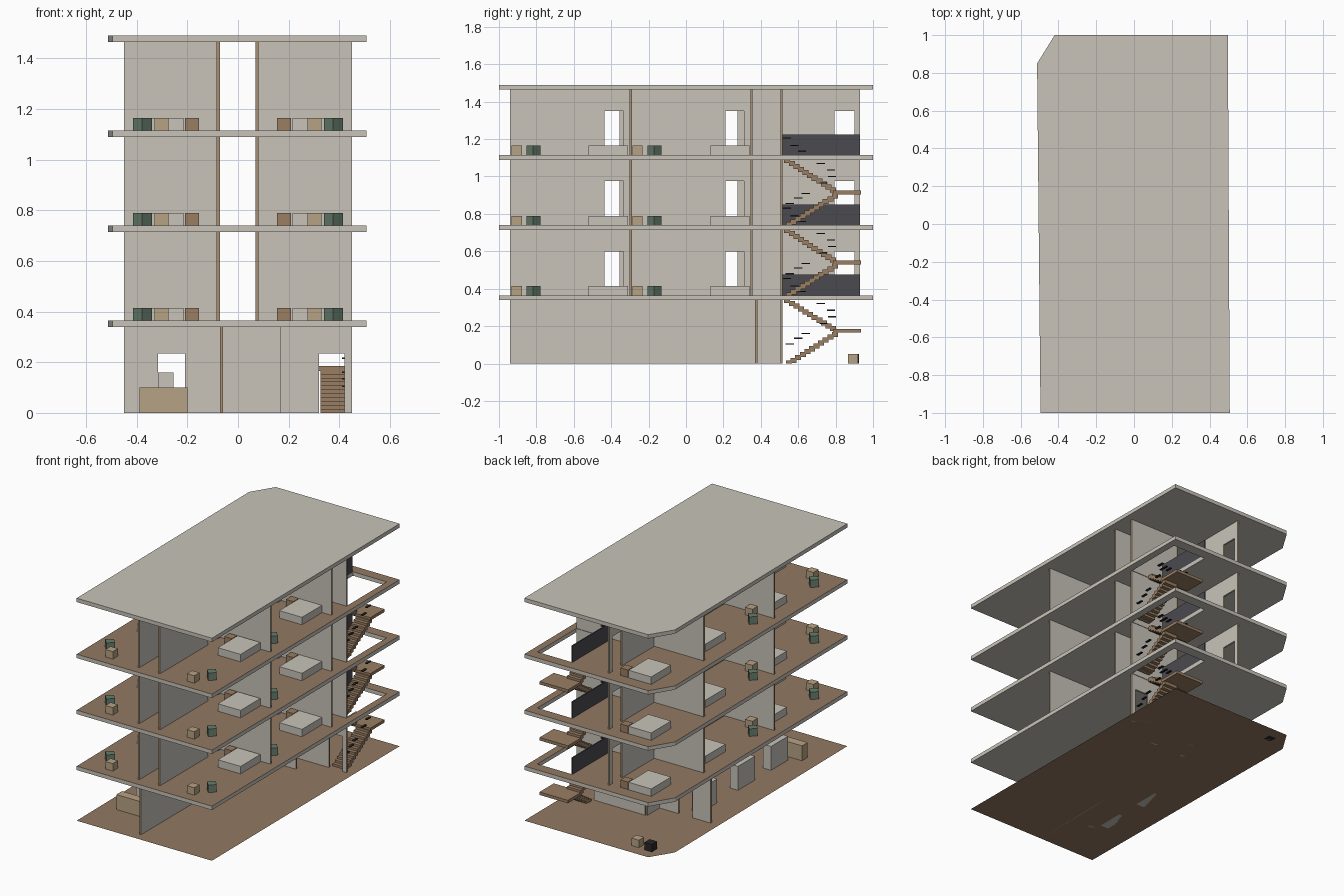
import bpy, bmesh, math
from mathutils import Matrix, Vector

cube = bpy.data.objects.get("Cube")
if cube:
    bpy.data.objects.remove(cube, do_unlink=True)


def material(name, r, g, b):
    m = bpy.data.materials.new(name)
    m.use_nodes = True
    m.diffuse_color = (r, g, b, 1)
    m.node_tree.nodes["Principled BSDF"].inputs["Base Color"].default_value = (r, g, b, 1)
    return m


PLASTER = material("pale plaster", 0.58, 0.55, 0.49)
FLOOR = material("brown floor", 0.29, 0.19, 0.12)
EDGE = material("tan wall edge", 0.39, 0.28, 0.17)
WOOD = material("stair wood", 0.32, 0.21, 0.125)
TAN = material("tan fabric", 0.47, 0.36, 0.23)
GREEN = material("dull green", 0.13, 0.20, 0.15)
DARK = material("dark panel", 0.07, 0.067, 0.08)
BLACK = material("black metal", 0.02, 0.02, 0.022)


def finish(name, bm, *mats):
    bmesh.ops.recalc_face_normals(bm, faces=bm.faces)
    mesh = bpy.data.meshes.new(name)
    bm.to_mesh(mesh)
    bm.free()
    for m in mats:
        mesh.materials.append(m)
    ob = bpy.data.objects.new(name, mesh)
    bpy.context.collection.objects.link(ob)
    return ob


def add_box(bm, x0, x1, y0, y1, z0, z1, turn=0):
    centre = Vector((x0 + x1, y0 + y1, z0 + z1)) / 2
    size = Matrix.Diagonal((x1 - x0, y1 - y0, z1 - z0, 1))
    bmesh.ops.create_cube(bm, size=1, matrix=Matrix.Translation(centre)
                          @ Matrix.Rotation(math.radians(turn), 4, 'Z') @ size)


def box(name, mat, *bounds, turn=0):
    bm = bmesh.new()
    add_box(bm, *bounds, turn=turn)
    return finish(name, bm, mat)


# Footprint with one cut corner, shared by the ground and all slabs
OUTLINE = [(-0.495, -1), (0.507, -1), (0.497, 1), (-0.42, 1), (-0.513, 0.85)]
STAIRWELL = [(0.2, 0.52), (0.45, 0.52), (0.45, 0.93), (0.2, 0.93)]
SLAB, DOOR, THICK = 0.026, 0.235, 0.012


def plate(name, z, loops, thick, *mats):
    bm = bmesh.new()
    for loop in loops:
        vs = [bm.verts.new((x, y, z)) for x, y in loop]
        for i, v in enumerate(vs):
            bm.edges.new((v, vs[i - 1]))
    bmesh.ops.triangle_fill(bm, edges=bm.edges[:], use_beauty=True, normal=(0, 0, 1))
    if thick:
        res = bmesh.ops.extrude_face_region(bm, geom=bm.faces[:], use_keep_orig=True)
        new = [g for g in res["geom"] if isinstance(g, bmesh.types.BMVert)]
        bmesh.ops.translate(bm, verts=new, vec=(0, 0, -thick))
    # upper faces take the floor finish
    for f in bm.faces:
        if len(mats) > 1 and all(v.co.z > z - 0.001 for v in f.verts):
            f.material_index = 1
    return finish(name, bm, *mats)


def wall(name, axis, at, start, end, z, height, doors=()):
    """Thin wall along x or y, with door notches and tan end faces."""
    pts = [(start, 0)]
    for a, b in doors:
        pts += [(a, 0), (a, DOOR), (b, DOOR), (b, 0)]
    pts += [(end, 0), (end, height), (start, height)]
    run = Vector((1, 0, 0)) if axis == 'x' else Vector((0, 1, 0))
    side = Vector((0, 1, 0)) if axis == 'x' else Vector((1, 0, 0))
    bm = bmesh.new()
    face = bm.faces.new([bm.verts.new(run * u + side * (at - THICK / 2) + Vector((0, 0, z + h)))
                         for u, h in pts])
    res = bmesh.ops.extrude_face_region(bm, geom=[face], use_keep_orig=True)
    new = [g for g in res["geom"] if isinstance(g, bmesh.types.BMVert)]
    bmesh.ops.translate(bm, verts=new, vec=side * THICK)
    bm.normal_update()
    for f in bm.faces:
        if abs(f.normal.dot(run)) > 0.9:
            f.material_index = 1
    return finish(name, bm, PLASTER, EDGE)


def staircase(name, base, top):
    """Two flights with a half landing, stepped on both sides."""
    bm = bmesh.new()
    mid, n, going = base + 0.185, 11, 0.0245
    for i in range(n):
        y = 0.535 + going * i
        z = base + (mid - base) * (i + 1) / (n + 1)
        add_box(bm, 0.325, 0.425, y, y + 0.032, max(z - 0.027, base), z)
        z = mid + (top - mid) * (n - i) / (n + 1)
        add_box(bm, 0.22, 0.32, y - 0.01, y + 0.022, z - 0.027, z)
    add_box(bm, 0.22, 0.43, 0.785, 0.935, mid - 0.02, mid)
    finish(name, bm, WOOD)
    # short rail pieces that follow the flights
    bm = bmesh.new()
    for y, drop in ((0.54, 0.09), (0.58, 0.05), (0.62, 0.02), (0.72, -0.045), (0.775, -0.08)):
        add_box(bm, 0.225, 0.24, y - 0.022, y + 0.022, top + drop - 0.003, top + drop + 0.003)
    for y, drop in ((0.78, -0.115), (0.735, -0.15), (0.64, -0.205), (0.6, -0.23), (0.555, -0.26)):
        add_box(bm, 0.41, 0.425, y - 0.022, y + 0.022, top + drop - 0.003, top + drop + 0.003)
    finish(name + "_rail", bm, BLACK)


# Ground, slabs and roof
levels = [0.365, 0.74, 1.115]
ROOF = 1.49
plate("ground_floor", 0, [OUTLINE], 0, FLOOR)
for i, z in enumerate(levels):
    plate(f"floor_slab_{i + 1}", z, [OUTLINE, STAIRWELL], SLAB, PLASTER, FLOOR)
plate("roof_slab", ROOF, [OUTLINE], SLAB, PLASTER)

# Ground floor walls
gh = levels[0] - SLAB
wall("ground_spine_wall", 'y', -0.065, -0.94, 0.51, 0, gh)
wall("ground_right_wall", 'x', 0.375, -0.45, -0.071, 0, gh, [(-0.315, -0.21)])
wall("ground_lobby_wall", 'x', 0.375, -0.059, 0.17, 0, gh)
wall("ground_stair_wall", 'x', 0.51, -0.059, 0.45, 0, gh, [(0.32, 0.42)])

# Ground floor furniture
box("reception_counter", TAN, -0.39, -0.2, -0.73, -0.67, 0, 0.1)
for i, y in enumerate((-0.54, -0.19, 0.21)):
    box(f"display_cabinet_{i + 1}", PLASTER, -0.315, -0.255, y - 0.09, y + 0.09, 0, 0.16)
box("back_stool", TAN, -0.295, -0.24, 0.865, 0.92, 0, 0.05)
box("back_bin", BLACK, -0.395, -0.34, 0.87, 0.925, 0, 0.05)


def furnish(tag, s, z, y):
    """Bed and bedside table; s is the side of the corridor."""
    def sided(name, mat, a, b, y0, y1, h):
        x0, x1 = sorted((s * a, s * b))
        box(f"{name}_{tag}", mat, x0, x1, y0, y1, z, z + h)
    sided("bed", PLASTER, 0.215, 0.383, y, y + 0.21, 0.05)
    sided("bedside_table", WOOD, 0.155, 0.21, y + 0.155, y + 0.21, 0.05)


def seats(tag, s, z, y):
    """A square tan stool and a turned green chair."""
    x = s * 0.302
    box(f"tan_stool_{tag}", TAN, x - 0.027, x + 0.027, y, y + 0.054, z, z + 0.05)
    x, r = s * 0.377, 0.0265
    box(f"green_chair_{tag}", GREEN, x - r, x + r, y + 0.117 - r, y + 0.117 + r,
        z, z + 0.05, turn=42)


# Upper floors
for i, z in enumerate(levels):
    n = i + 1
    h = (levels + [ROOF])[i + 1] - SLAB - z
    wall(f"left_corridor_wall_{n}", 'y', 0.075, -0.94, 0.51, z, h,
         [(-0.435, -0.335), (0.21, 0.31)])
    wall(f"right_corridor_wall_{n}", 'y', -0.078, -0.94, 0.93, z, h,
         [(-0.455, -0.355), (0.175, 0.275), (0.795, 0.9)])
    for y in (-0.295, 0.35, 0.51):
        wall(f"left_cross_wall_{n}_{y}", 'x', y, 0.081, 0.45, z, h)
    for y in (-0.295, 0.45):
        wall(f"right_cross_wall_{n}_{y}", 'x', y, -0.45, -0.084, z, h)
    for s, side in ((1, "left"), (-1, "right")):
        for k, y in enumerate((-0.52, 0.13)):
            furnish(f"{side}_{n}_{k}", s, z, y)
        for k, y in enumerate((-0.932, -0.286)):
            seats(f"{side}_{n}_{k}", s, z, y)
    furnish(f"rear_{n}", -1, z, 0.705)
    box(f"stair_guard_{n}", DARK, 0.19, 0.198, 0.517, 0.93, z, z + 0.11)
    staircase(f"staircase_{n}", levels[i - 1] if i else 0, z)
